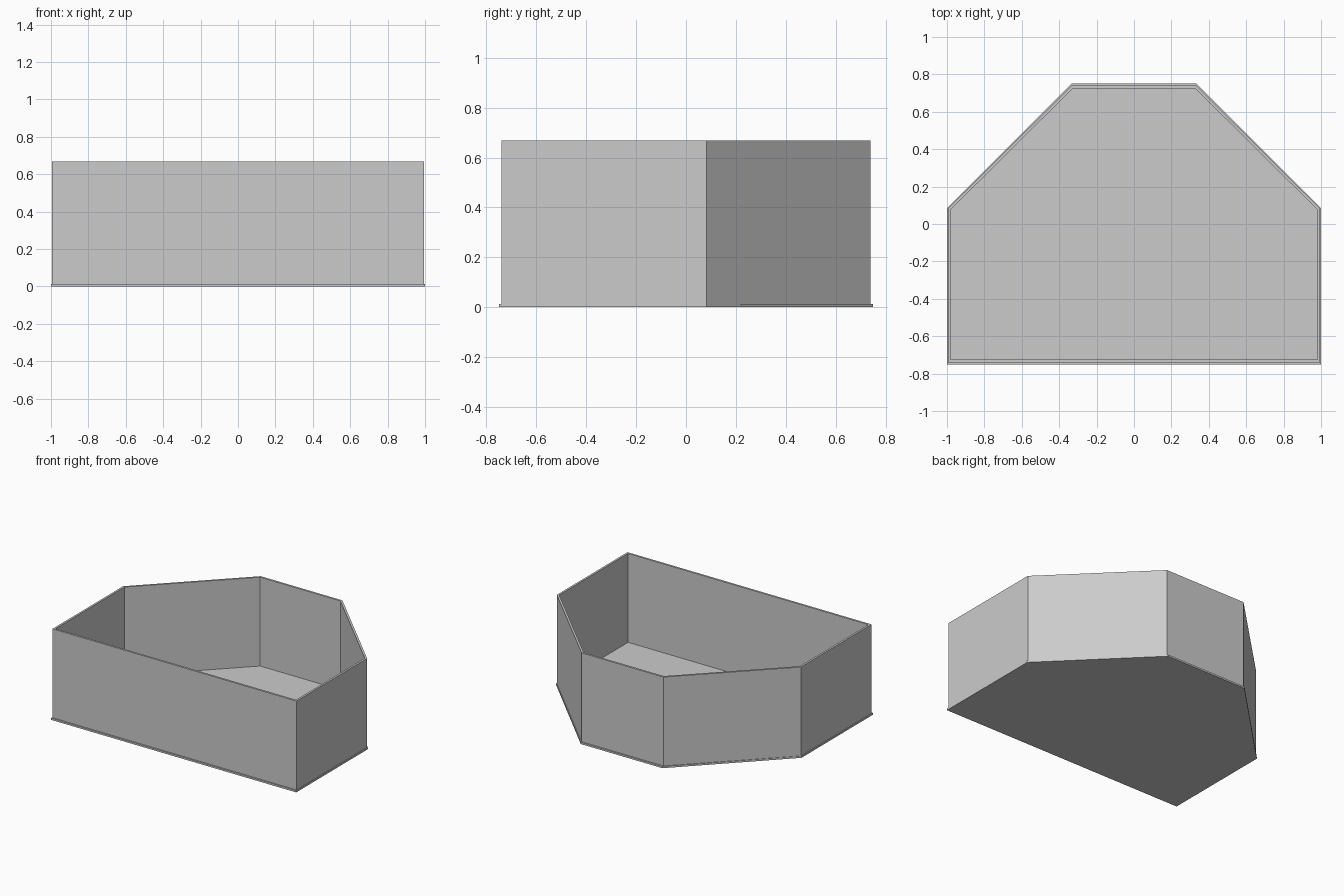
import bpy
import bmesh

cube = bpy.data.objects.get("Cube")
if cube:
    bpy.data.objects.remove(cube, do_unlink=True)

grey = bpy.data.materials.new("plain_grey")
grey.use_nodes = True
colour = (0.6, 0.6, 0.6, 1)
grey.diffuse_color = colour
grey.node_tree.nodes["Principled BSDF"].inputs["Base Color"].default_value = colour


def outline(side, depth, corner_y, back_x):
    """Mirrored plan: square front, two chamfered back corners."""
    right = [(side, -depth), (side, corner_y), (back_x, depth)]
    return right + [(-x, y) for x, y in reversed(right)]


def add_object(name, bm):
    bmesh.ops.recalc_face_normals(bm, faces=bm.faces)
    mesh = bpy.data.meshes.new(name)
    bm.to_mesh(mesh)
    bm.free()
    mesh.materials.append(grey)
    obj = bpy.data.objects.new(name, mesh)
    bpy.context.collection.objects.link(obj)


def ring(bm, plan, z):
    return [bm.verts.new((x, y, z)) for x, y in plan]


def bridge(bm, a, b):
    for i in range(len(a)):
        j = (i + 1) % len(a)
        bm.faces.new((a[i], a[j], b[j], b[i]))


BASE_TOP, WALL_TOP = 0.013, 0.668

# Base plate, slightly wider than the walls
bm = bmesh.new()
plate = outline(1, 0.75, 0.083, 0.333)
low, high = ring(bm, plate, 0), ring(bm, plate, BASE_TOP)
bridge(bm, low, high)
bm.faces.new(low)
bm.faces.new(high)
add_object("base_plate", bm)

# Thin wall running around the plate, open at the top
bm = bmesh.new()
outer = outline(0.995, 0.74, 0.083, 0.333)
inner = outline(0.98, 0.725, 0.077, 0.327)
loops = [ring(bm, outer, BASE_TOP), ring(bm, outer, WALL_TOP),
         ring(bm, inner, WALL_TOP), ring(bm, inner, BASE_TOP)]
for k in range(4):
    bridge(bm, loops[k], loops[(k + 1) % 4])
add_object("surrounding_wall", bm)
